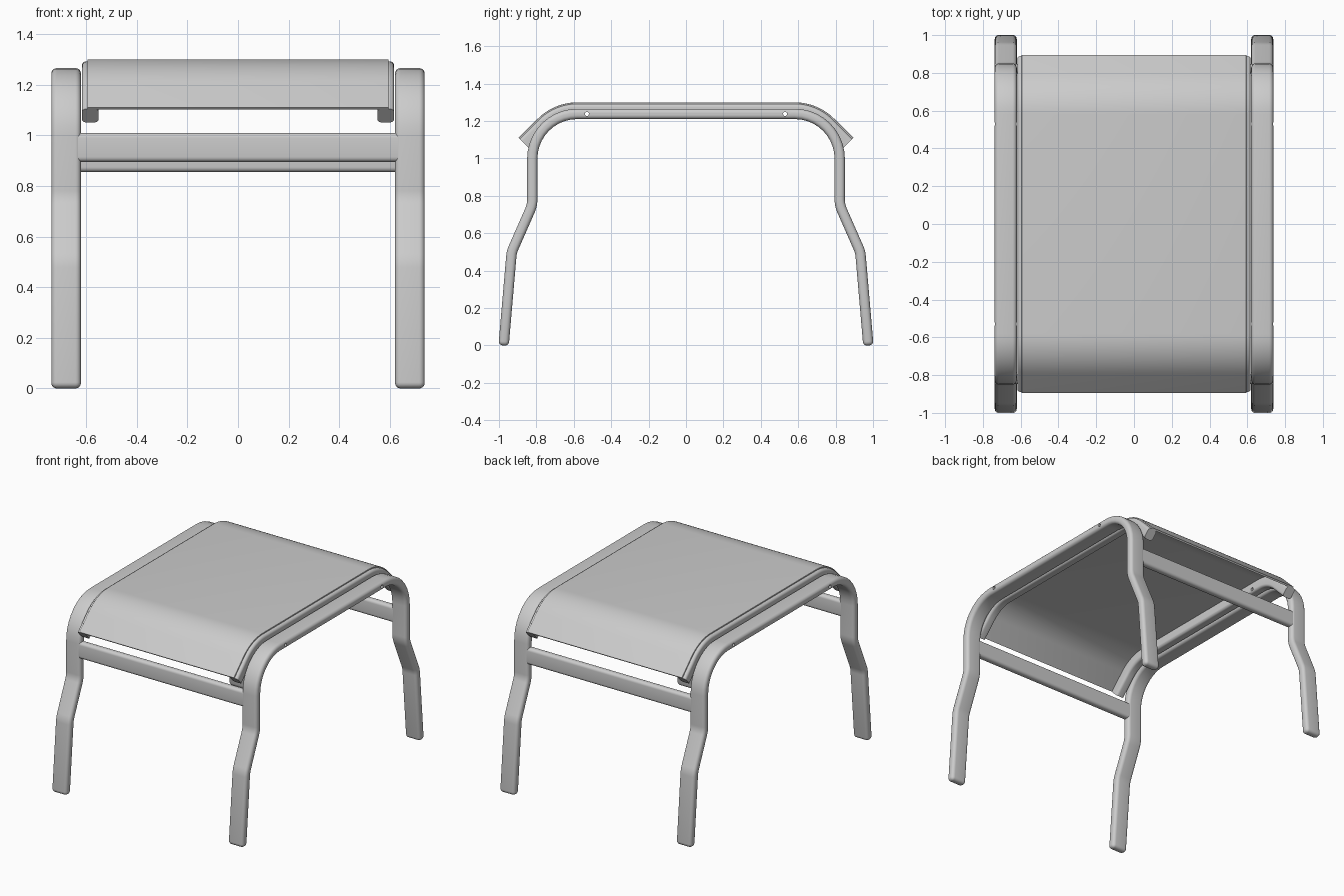
import bpy, bmesh, math
from mathutils import Vector

if "Cube" in bpy.data.objects:
    bpy.data.objects.remove(bpy.data.objects["Cube"])

grey = bpy.data.materials.new("grey metal")
grey.diffuse_color = (0.6, 0.6, 0.6, 1)
grey.use_nodes = True
grey.node_tree.nodes["Principled BSDF"].inputs["Base Color"].default_value = grey.diffuse_color


def fillet(points, radii, steps=10):
    """Round the inner corners of a (y, z) polyline."""
    pts = [Vector(p) for p in points]
    out = [pts[0]]
    for a, p, b, r in zip(pts, pts[1:], pts[2:], radii):
        u, v = (a - p).normalized(), (b - p).normalized()
        half = u.angle(v) / 2
        t = r / math.tan(half)
        centre = p + (u + v).normalized() * (r / math.sin(half))
        s, e = p + u * t - centre, p + v * t - centre
        total = s.angle(e)
        for i in range(steps + 1):
            f = i / steps
            out.append(centre + (s * math.sin((1 - f) * total)
                                 + e * math.sin(f * total)) / math.sin(total))
    out.append(pts[-1])
    return out


def mirrored(half):
    """Mirror a half path that ends at its highest corner towards y = 0."""
    return half + [Vector((-p.x, p.y)) for p in reversed(half)]


def section(w, h, r, inset=0, steps=5):
    """Rounded rectangle, w across and h through the sweep."""
    w, h, r = w / 2 - inset, h / 2 - inset, max(r - inset, 0.002)
    pts = []
    for k, (sx, sy) in enumerate([(1, 1), (-1, 1), (-1, -1), (1, -1)]):
        for i in range(steps + 1):
            a = math.pi / 2 * (k + i / steps)
            pts.append((sx * (w - r) + r * math.cos(a), sy * (h - r) + r * math.sin(a)))
    return pts


def finish(name, bm):
    bmesh.ops.recalc_face_normals(bm, faces=bm.faces)
    me = bpy.data.meshes.new(name)
    bm.to_mesh(me)
    bm.free()
    me.materials.append(grey)
    ob = bpy.data.objects.new(name, me)
    bpy.context.collection.objects.link(ob)
    bpy.context.view_layer.objects.active = ob
    return ob


def smooth(ob):
    bpy.ops.object.select_all(action='DESELECT')
    ob.select_set(True)
    bpy.context.view_layer.objects.active = ob
    bpy.ops.object.shade_smooth_by_angle(angle=math.radians(35))


def sweep(name, path, x, w, h, r, end_round=0.0):
    """Sweep a rounded bar along a (y, z) path at the given x."""
    n = len(path)
    stations = []
    for i, p in enumerate(path):
        t = (path[min(i + 1, n - 1)] - path[max(i - 1, 0)]).normalized()
        if end_round and i in (0, n - 1):
            sign = 1 if i == 0 else -1
            ring = []
            for k in range(5):
                a = math.pi / 2 * k / 4
                ring.append((p + t * sign * end_round * (1 - math.sin(a)), t,
                             end_round * (1 - math.cos(a))))
            stations += ring[::-1] if sign < 0 else ring
            if sign > 0:
                stations[:] = sorted(stations, key=lambda s: -s[2])
            else:
                stations[-5:] = sorted(ring, key=lambda s: s[2])
        else:
            stations.append((p, t, 0))
    # Stations at rounded ends shrink towards the tip
    fixed = []
    for p, t, inset in stations:
        if inset and end_round:
            a = math.acos(max(0, 1 - inset / end_round))
            tip = path[0] if (p - path[0]).length < (p - path[-1]).length else path[-1]
            sign = 1 if tip is path[0] else -1
            p = tip + t * sign * end_round * (1 - math.sin(a))
        fixed.append((p, t, inset))
    bm = bmesh.new()
    rings = []
    for p, t, inset in fixed:
        nrm = Vector((-t.y, t.x))
        rings.append([bm.verts.new((x + a, p.x + nrm.x * b, p.y + nrm.y * b))
                      for a, b in section(w, h, r, inset)])
    m = len(rings[0])
    for r0, r1 in zip(rings, rings[1:]):
        for i in range(m):
            bm.faces.new((r0[i], r0[(i + 1) % m], r1[(i + 1) % m], r1[i]))
    bm.faces.new(rings[0])
    bm.faces.new(rings[-1][::-1])
    return finish(name, bm)


def seat_path(d):
    """Seat curve lying d below the top surface, with drooping ends."""
    end = (0.895 - 0.707 * d, 1.11 - 0.707 * d)
    return mirrored(fillet([end, (0.705 - 0.414 * d, 1.3 - d), (0, 1.3 - d)], [0.3 - d], 12)[:-1])


def drill(ob):
    """Bolt holes through the side bars."""
    for y in (-0.53, 0.53):
        bpy.ops.mesh.primitive_cylinder_add(vertices=16, radius=0.011, depth=2,
                                            location=(0, y, 1.238), rotation=(0, math.pi / 2, 0))
        cutter = bpy.context.object
        cutter.hide_render = True
        bpy.context.view_layer.objects.active = ob
        mod = ob.modifiers.new("hole", 'BOOLEAN')
        mod.operation, mod.solver, mod.object = 'DIFFERENCE', 'EXACT', cutter
        bpy.ops.object.modifier_apply(modifier=mod.name)
        bpy.data.objects.remove(cutter)


# Side frames: bent legs joined by a top bar
leg = fillet([(0.975, 0), (0.932, 0.5), (0.822, 0.75), (0.822, 1.238), (0, 1.238)],
             [0.15, 0.15, 0.24])[:-1]
for side, sx in (("left", -1), ("right", 1)):
    frame = sweep(side + "_leg_frame", mirrored(leg), sx * 0.679, 0.117, 0.055, 0.022, 0.022)
    drill(frame)
    smooth(frame)
    # Seat rails beside the frames
    rail = sweep(side + "_seat_rail", seat_path(0.046), sx * 0.584, 0.066, 0.076, 0.018)
    drill(rail)
    smooth(rail)

# Fabric seat stretched over the rails
smooth(sweep("seat_sling", seat_path(0.006), 0, 1.19, 0.012, 0.003))

# Crossbars between the legs, the back one slightly lower
for name, y, z in (("front_crossbar", -0.822, 0.952), ("back_crossbar", 0.822, 0.912)):
    bm = bmesh.new()
    ends = [[bm.verts.new((x, y + b, z + a)) for a, b in section(0.115, 0.05, 0.02)]
            for x in (-0.64, 0.64)]
    m = len(ends[0])
    for i in range(m):
        bm.faces.new((ends[0][i], ends[0][(i + 1) % m], ends[1][(i + 1) % m], ends[1][i]))
    bm.faces.new(ends[0])
    bm.faces.new(ends[1][::-1])
    smooth(finish(name, bm))
